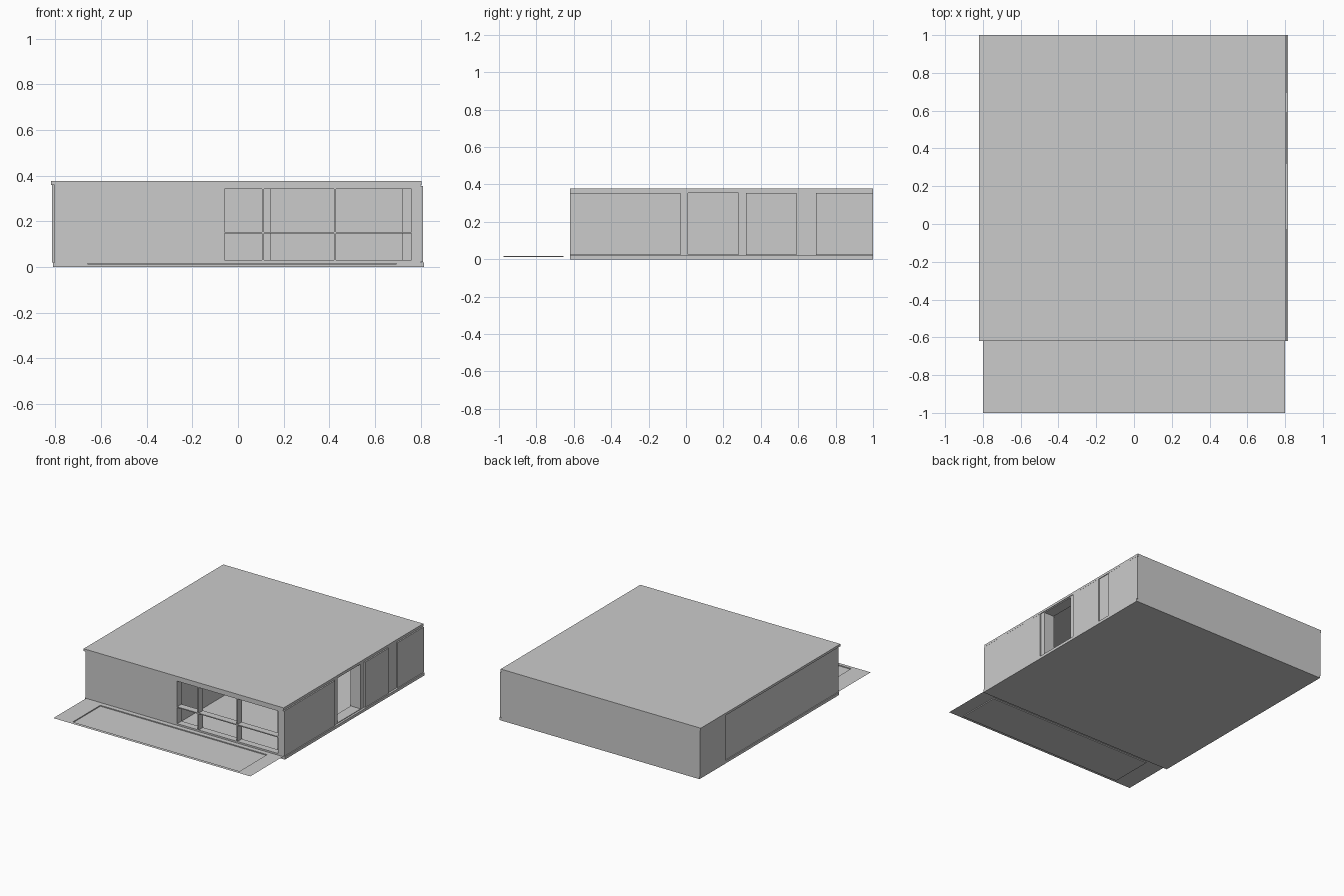
import bpy, bmesh

if "Cube" in bpy.data.objects:
    bpy.data.objects.remove(bpy.data.objects["Cube"])


def box(name, x, y, z):
    """Axis-aligned box from (min, max) ranges."""
    bm = bmesh.new()
    bmesh.ops.create_cube(bm, size=1)
    for v in bm.verts:
        for i, r in enumerate((x, y, z)):
            v.co[i] = r[0] if v.co[i] < 0 else r[1]
    return add(name, bm)


def add(name, bm):
    me = bpy.data.meshes.new(name)
    bm.to_mesh(me)
    bm.free()
    ob = bpy.data.objects.new(name, me)
    bpy.context.collection.objects.link(ob)
    return ob


F, B = -0.62, 1.0            # front and back of the house
LOW, HIGH = 0.02, 0.36       # floor top and ceiling
WALL = (LOW, HIGH)

# Floor and roof slabs
box("floor_slab", (-0.81, 0.815), (F, B), (0, LOW))
box("roof_slab", (-0.82, 0.805), (F, B), (HIGH, 0.377))

# Outer walls
box("back_wall", (-0.81, 0.80), (0.95, B), WALL)
box("left_wall", (-0.803, -0.73), (F, 0.95), WALL)
box("left_corner_panel", (-0.815, -0.803), (0.70, B), WALL)
box("front_wall", (-0.803, -0.06), (F, F + 0.05), WALL)

# Right wall with a doorway, topped and footed by rails
box("right_wall_front", (0.72, 0.80), (F + 0.05, 0.01), WALL)
box("right_wall_back", (0.72, 0.80), (0.28, 0.95), WALL)
box("door_lintel", (0.72, 0.80), (0.01, 0.28), (0.353, HIGH))
box("door_sill", (0.72, 0.80), (0.01, 0.28), (LOW, 0.025))
for i, span in enumerate([(F, -0.03), (0.32, 0.59), (0.695, B)]):
    box(f"right_panel_{i}", (0.80, 0.81), span, (0.023, 0.355))

# Front window frame: posts, rails and crossbar
FRAME_Y = (F, F + 0.05)
for i, span in enumerate([(0.105, 0.115), (0.42, 0.43), (0.76, 0.80)]):
    box(f"window_post_{i}", span, FRAME_Y, WALL)
for name, z in [("bottom_rail", (LOW, 0.03)), ("crossbar", (0.147, 0.154)),
                ("top_rail", (0.342, HIGH))]:
    box("window_" + name, (-0.06, 0.76), FRAME_Y, z)

# Interior partitions
box("room_wall", (-0.11, -0.07), (F + 0.05, 0.01), WALL)
box("divider_wall", (-0.07, 0.145), (-0.03, 0.01), WALL)

# Terrace sheet with a shallow sunken pool
bm = bmesh.new()
Z_TOP, Z_POOL = 0.018, 0.011


def ring(x0, x1, y0, y1, z):
    return [bm.verts.new(p) for p in
            ((x0, y0, z), (x1, y0, z), (x1, y1, z), (x0, y1, z))]


rings = [ring(-0.80, 0.80, -1.0, F, Z_TOP),
         ring(-0.66, 0.695, -0.975, -0.655, Z_TOP),
         ring(-0.66, 0.695, -0.975, -0.655, Z_POOL)]
for a, b in zip(rings, rings[1:]):
    for i in range(4):
        j = (i + 1) % 4
        bm.faces.new((a[i], a[j], b[j], b[i]))
bm.faces.new(rings[-1])
add("terrace_with_pool", bm)
